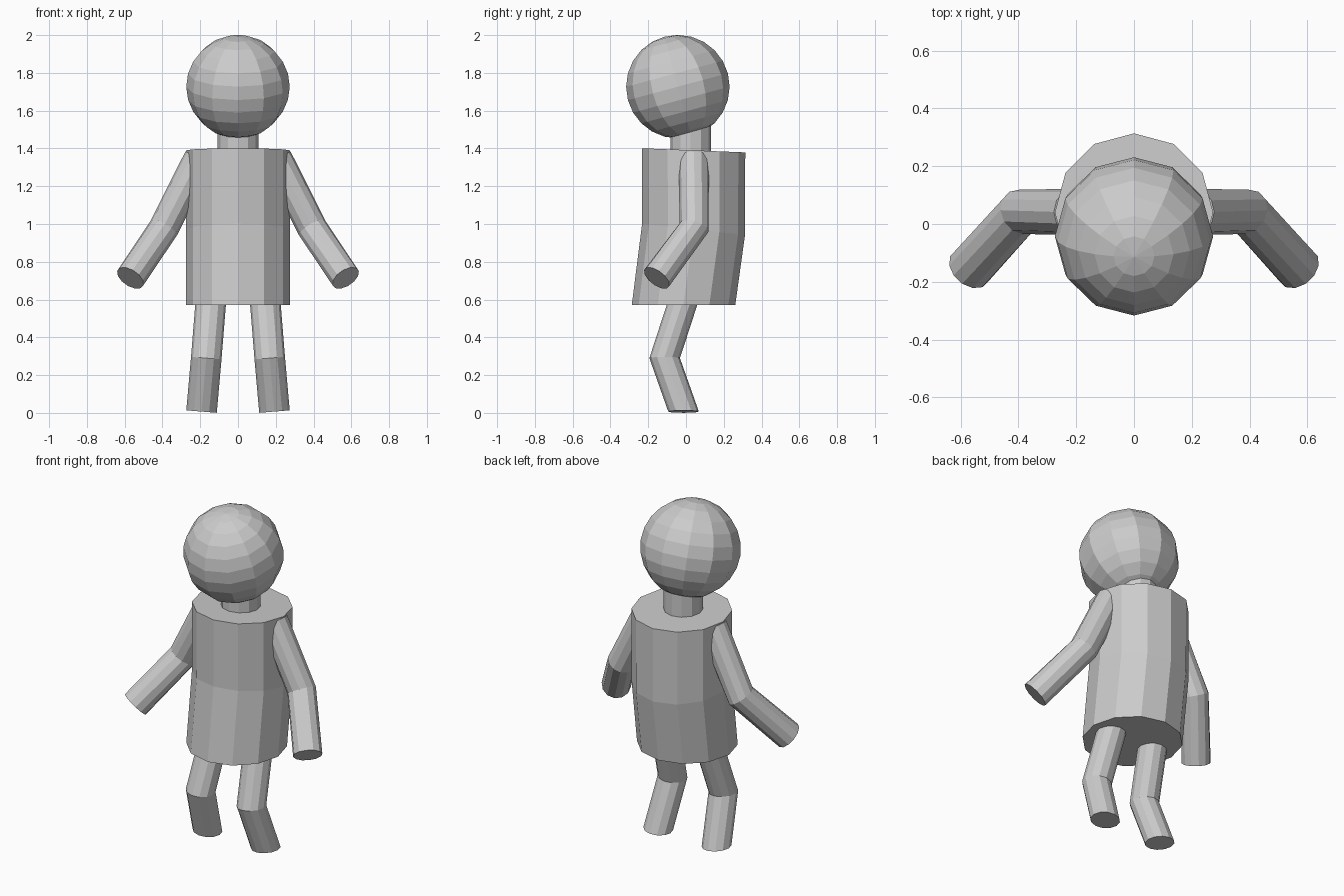
import bpy, bmesh
from math import radians
from mathutils import Vector, Matrix

if "Cube" in bpy.data.objects:
    bpy.data.objects.remove(bpy.data.objects["Cube"])

SIDES = 12


def finish(name, bm):
    bmesh.ops.recalc_face_normals(bm, faces=bm.faces)
    mesh = bpy.data.meshes.new(name)
    bm.to_mesh(mesh)
    bm.free()
    obj = bpy.data.objects.new(name, mesh)
    bpy.context.collection.objects.link(obj)
    return obj


def tube(name, rings, radius, mirror=False):
    """Capped bent tube; each ring is (centre, upward normal)."""
    bm = bmesh.new()
    loops = []
    for centre, normal in rings:
        turn = Vector((0, 0, 1)).rotation_difference(Vector(normal))
        place = Matrix.Translation(centre) @ turn.to_matrix().to_4x4()
        loops.append(bmesh.ops.create_circle(
            bm, segments=SIDES, radius=radius, matrix=place)["verts"])
    for a, b in zip(loops, loops[1:]):
        for i in range(SIDES):
            j = (i + 1) % SIDES
            bm.faces.new((a[i], a[j], b[j], b[i]))
    bm.faces.new(loops[0])
    bm.faces.new(loops[-1])
    if mirror:
        copy = bmesh.ops.duplicate(bm, geom=bm.verts[:] + bm.edges[:] + bm.faces[:])
        for v in copy["geom"]:
            if isinstance(v, bmesh.types.BMVert):
                v.co.x = -v.co.x
    return finish(name, bm)


# Head: low-poly ball nodding forward
bm = bmesh.new()
bmesh.ops.create_uvsphere(bm, u_segments=SIDES, v_segments=12, radius=0.274,
                          matrix=Matrix.Translation((0, -0.043, 1.727))
                          @ Matrix.Rotation(radians(15), 4, 'X'))
finish("head", bm)

# Neck
tube("neck", [((0, 0.025, 1.36), (0, 0, 1)), ((0, 0.025, 1.55), (0, 0, 1))], 0.108)

# Torso, slightly bent at the waist
tube("torso", [((0, -0.013, 0.572), (0, 0, 1)),
               ((0, 0.040, 0.972), (0, 0.11, 1)),
               ((0, 0.040, 1.390), (0, 0.04, 1))], 0.274)

# Arms: shoulder, elbow, wrist
tube("arms", [((0.206, 0.042, 1.35), (-0.445, 0, 0.895)),
              ((0.392, 0.042, 0.98), (-0.915, 0.53, 1.6)),
              ((0.570, -0.155, 0.714), (-0.47, 0.53, 0.70))], 0.08, mirror=True)

# Legs: hip, knee, ankle
tube("legs", [((0.143, -0.012, 0.60), (-0.06, 0, 1)),
              ((0.168, -0.113, 0.29), (-0.08, 0, 1)),
              ((0.193, -0.013, 0.007), (-0.08, 0, 1))], 0.081, mirror=True)
